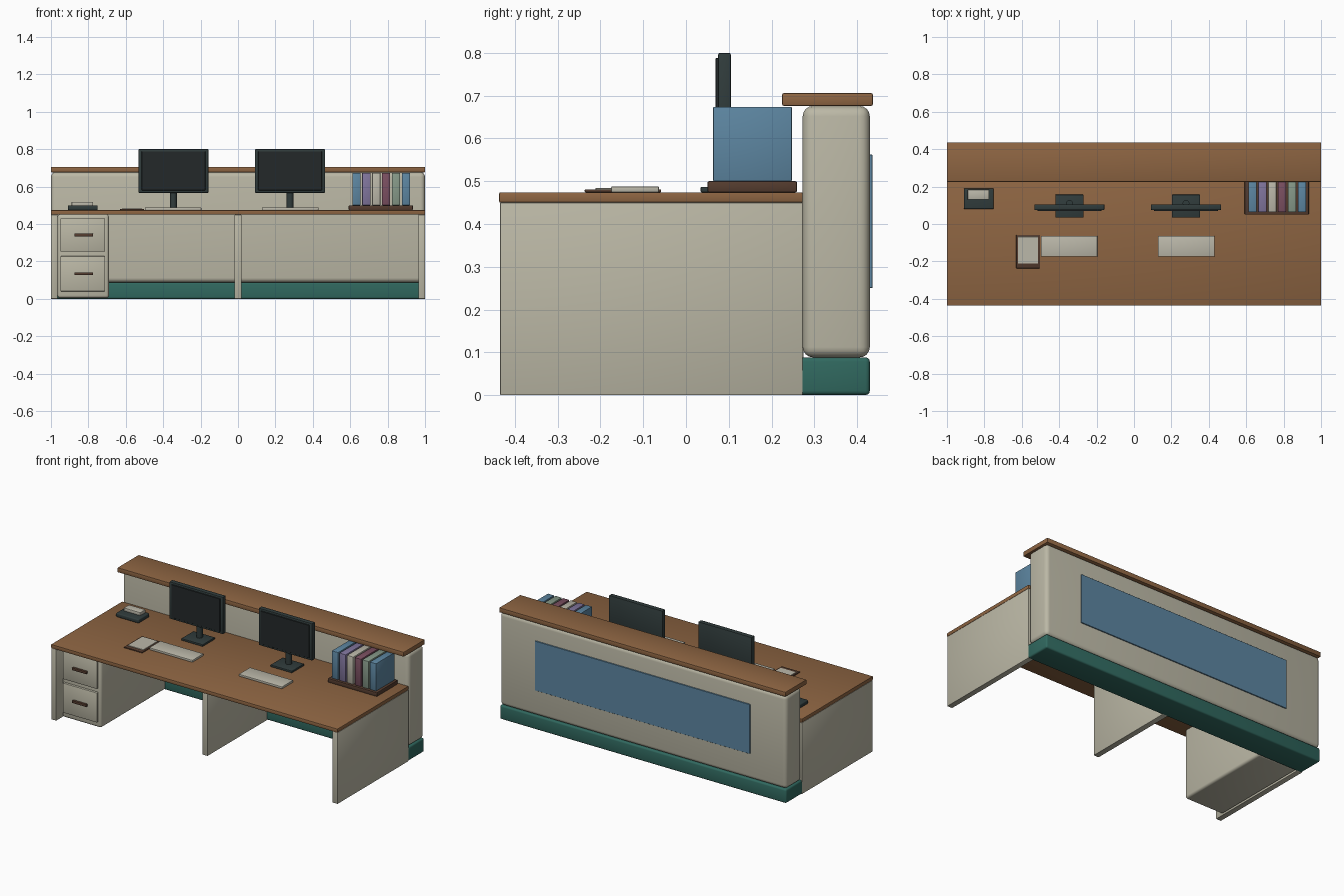
import bpy, bmesh
from mathutils import Vector

if "Cube" in bpy.data.objects:
    bpy.data.objects.remove(bpy.data.objects["Cube"])

COLORS = {
    "cream": (0.50, 0.48, 0.38), "wood": (0.27, 0.13, 0.055),
    "dark_wood": (0.09, 0.045, 0.028), "green": (0.03, 0.14, 0.115),
    "blue": (0.11, 0.24, 0.36), "dark": (0.03, 0.045, 0.045),
    "screen": (0.017, 0.022, 0.023), "paper": (0.50, 0.48, 0.40),
    "purple": (0.22, 0.18, 0.34), "maroon": (0.20, 0.08, 0.12),
    "sage": (0.24, 0.32, 0.25),
}
MATS = {}
for key, rgb in COLORS.items():
    MATS[key] = bpy.data.materials.new(key)
    MATS[key].diffuse_color = (*rgb, 1)


def finish(name, bm, color):
    me = bpy.data.meshes.new(name)
    bm.to_mesh(me)
    bm.free()
    me.materials.append(MATS[color])
    ob = bpy.data.objects.new(name, me)
    bpy.context.collection.objects.link(ob)
    bpy.ops.object.select_all(action='DESELECT')
    bpy.context.view_layer.objects.active = ob
    ob.select_set(True)
    bpy.ops.object.shade_smooth_by_angle()
    return ob


def box(name, color, x, y, z, bevel=0.002, segments=2):
    """Bevelled box from (min, max) ranges on each axis."""
    bm = bmesh.new()
    bmesh.ops.create_cube(bm, size=1)
    bmesh.ops.scale(bm, vec=Vector((x[1] - x[0], y[1] - y[0], z[1] - z[0])), verts=bm.verts)
    bmesh.ops.translate(bm, vec=Vector((sum(x) / 2, sum(y) / 2, sum(z) / 2)), verts=bm.verts)
    if bevel:
        bmesh.ops.bevel(bm, geom=bm.edges[:], offset=bevel, segments=segments,
                        profile=0.5, affect='EDGES')
    return finish(name, bm, color)


def cylinder(name, color, center, radius, depth):
    bm = bmesh.new()
    bmesh.ops.create_cone(bm, cap_ends=True, segments=20, radius1=radius,
                          radius2=radius, depth=depth)
    bmesh.ops.translate(bm, vec=Vector(center), verts=bm.verts)
    return finish(name, bm, color)


TOP = 0.474

# desk top and supports
box("desk_top", "wood", (-1, 1), (-0.437, 0.273), (0.45, TOP), 0.003)
box("left_side_panel", "cream", (-1, -0.965), (-0.435, 0.273), (0, 0.45))
box("right_side_panel", "cream", (0.965, 1), (-0.435, 0.273), (0, 0.45))
box("center_panel", "cream", (-0.018, 0.018), (-0.33, 0.275), (0, 0.45))

# raised front wall, plinth, counter and inset panel
box("reception_wall", "cream", (-1, 1), (0.273, 0.43), (0.088, 0.676), 0.024, 4)
box("plinth", "green", (-1, 1), (0.265, 0.43), (0, 0.088), 0.01, 3)
box("counter_top", "wood", (-1, 1), (0.225, 0.437), (0.676, 0.706), 0.004)
box("accent_panel", "blue", (-0.75, 0.75), (0.425, 0.436), (0.25, 0.562), 0.001, 1)

# drawer cabinet
box("drawer_cabinet", "cream", (-0.965, -0.69), (-0.38, 0.268), (0.004, 0.452), 0.015, 3)
for i, (z0, z1) in enumerate(((0.04, 0.228), (0.252, 0.43))):
    box(f"drawer_front_{i}", "cream", (-0.95, -0.71), (-0.394, -0.375), (z0, z1), 0.004)
    zc = (z0 + z1) / 2
    box(f"drawer_handle_{i}", "dark_wood", (-0.875, -0.775), (-0.408, -0.39),
        (zc - 0.008, zc + 0.008), 0.003)

# two workstations: monitor and keyboard
for i, (x, kx) in enumerate(((-0.345, -0.347), (0.278, 0.279))):
    box(f"monitor_{i}", "dark", (x - 0.187, x + 0.187), (0.075, 0.105), (0.566, 0.80), 0.004)
    box(f"screen_{i}", "screen", (x - 0.17, x + 0.17), (0.069, 0.08), (0.58, 0.788), 0.001, 1)
    cylinder(f"monitor_neck_{i}", "dark", (x, 0.11, 0.537), 0.018, 0.11)
    box(f"monitor_base_{i}", "dark", (x - 0.075, x + 0.075), (0.034, 0.157), (TOP, 0.487), 0.003)
    box(f"keyboard_{i}", "paper", (kx - 0.151, kx + 0.151), (-0.175, -0.063), (TOP, 0.488), 0.003)

# clipboard with sheet
box("clipboard", "dark_wood", (-0.63, -0.503), (-0.237, -0.058), (TOP, 0.481), 0.002)
box("clipboard_sheet", "paper", (-0.62, -0.513), (-0.212, -0.068), (0.479, 0.484), 0.001, 1)

# small desk device with light top block
box("desk_device", "dark", (-0.91, -0.75), (0.08, 0.19), (TOP, 0.499), 0.006, 3)
box("device_top", "paper", (-0.89, -0.774), (0.13, 0.184), (0.495, 0.518), 0.004)

# book tray with six binders
box("book_tray", "dark_wood", (0.592, 0.935), (0.05, 0.26), (TOP, 0.50), 0.004)
for i, c in enumerate(("blue", "purple", "paper", "maroon", "sage", "blue")):
    x = 0.611 + i * 0.053
    box(f"binder_{i}", c, (x, x + 0.044), (0.063, 0.248), (0.50, 0.674), 0.003)

for m in bpy.data.materials:
    if m.users and not m.is_grease_pencil:
        m.use_nodes = True
        m.node_tree.nodes["Principled BSDF"].inputs["Base Color"].default_value = m.diffuse_color
